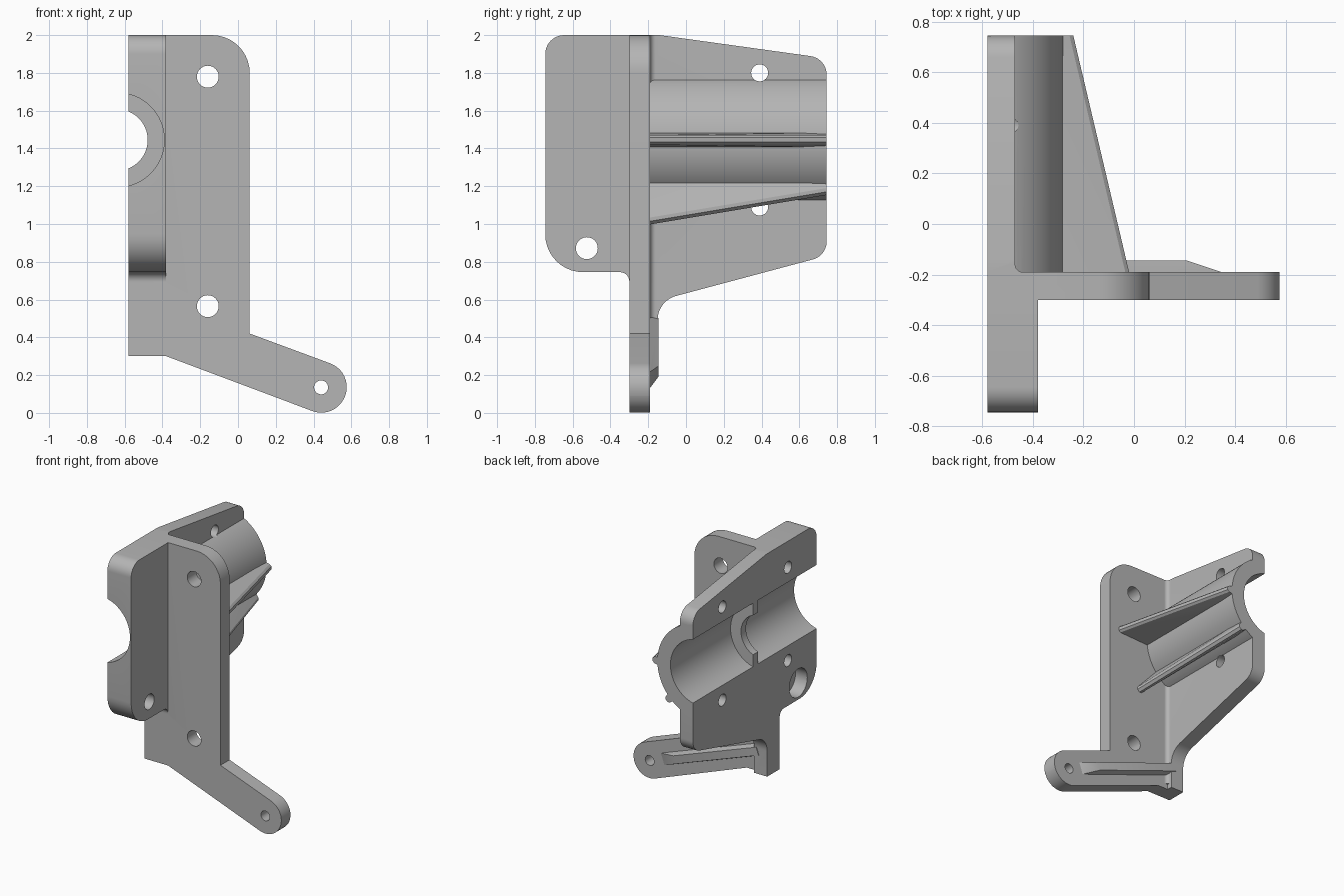
import bpy, bmesh, math
from mathutils import Vector

cube = bpy.data.objects.get("Cube")
if cube:
    bpy.data.objects.remove(cube, do_unlink=True)

grey = bpy.data.materials.new("cast grey")
grey.use_nodes = True
colour = (0.46, 0.46, 0.46, 1)
grey.diffuse_color = colour
grey.node_tree.nodes["Principled BSDF"].inputs["Base Color"].default_value = colour

SPLIT = -0.58              # flat parting face
FLANGE = -0.47             # outer face of the thin flange
BX, BZ = -0.64, 1.445      # bore axis
PF, PB = -0.30, -0.19      # front and back of the upright plate
END = 0.745


def rounded(corners, steps=10):
    """Outline from (u, v, radius) corners, each turned into an arc."""
    out = []
    n = len(corners)
    for i, c in enumerate(corners):
        p = Vector(c[:2])
        r = c[2] if len(c) > 2 else 0
        if not r:
            out.append(p)
            continue
        a = (Vector(corners[i - 1][:2]) - p).normalized()
        b = (Vector(corners[(i + 1) % n][:2]) - p).normalized()
        half = a.angle(b) / 2
        mid = p + (a + b).normalized() * (r / math.sin(half))
        start = p + a * (r / math.tan(half)) - mid
        end = p + b * (r / math.tan(half)) - mid
        sweep = start.angle_signed(end)
        for k in range(steps + 1):
            t = -sweep * k / steps
            out.append(mid + Vector((start.x * math.cos(t) - start.y * math.sin(t),
                                     start.x * math.sin(t) + start.y * math.cos(t))))
    return out


def circle(u, v, r, sides=64, limit=math.pi):
    full = limit == math.pi
    count = sides if full else sides + 1
    return [Vector((u + r * math.cos(t), v + r * math.sin(t)))
            for t in (-limit + 2 * limit * k / sides for k in range(count))]


def finish(name, bm):
    bmesh.ops.recalc_face_normals(bm, faces=bm.faces)
    mesh = bpy.data.meshes.new(name)
    bm.to_mesh(mesh)
    bm.free()
    mesh.materials.append(grey)
    ob = bpy.data.objects.new(name, mesh)
    bpy.context.collection.objects.link(ob)
    return ob


def prism(name, outline, axis, lo, hi):
    """Extrude a 2D outline along x, y or z."""
    place = {"x": lambda p, d: (d, p.x, p.y),
             "y": lambda p, d: (p.x, d, p.y),
             "z": lambda p, d: (p.x, p.y, d)}[axis]
    bm = bmesh.new()
    verts = [bm.verts.new(place(p, lo)) for p in outline]
    bmesh.ops.remove_doubles(bm, verts=verts, dist=0.0005)
    face = bm.faces.new([v for v in verts if v.is_valid])
    ext = bmesh.ops.extrude_face_region(bm, geom=[face])
    shift = Vector(place(Vector((0, 0)), hi - lo))
    bmesh.ops.translate(bm, vec=shift,
                        verts=[g for g in ext["geom"] if isinstance(g, bmesh.types.BMVert)])
    return finish(name, bm)


def hull(name, points):
    bm = bmesh.new()
    for p in points:
        bm.verts.new(p)
    bmesh.ops.convex_hull(bm, input=bm.verts)
    return finish(name, bm)


def combine(body, part, operation):
    mod = body.modifiers.new(part.name, "BOOLEAN")
    mod.operation = operation
    mod.solver = "EXACT"
    mod.object = part
    bpy.context.view_layer.objects.active = body
    bpy.ops.object.modifier_apply(modifier=mod.name)
    bpy.data.objects.remove(part, do_unlink=True)


def bore_rib(name, angle):
    """Tapered rib standing radially on the barrel."""
    out = Vector((math.cos(angle), 0, math.sin(angle)))
    side = Vector((-out.z, 0, out.x))
    axis = Vector((BX, 0, BZ))
    points = []
    for y, tip in ((PB - 0.04, 0.63), (END, 0.40)):
        for r, w in ((0.32, 0.038), (tip - 0.015, 0.025), (tip, 0.012)):
            points += [axis + out * r + side * s * w + Vector((0, y, 0)) for s in (-1, 1)]
    return hull(name, points)


# Upright plate with its slanting arm
bracket = prism("bracket", rounded([
    (SPLIT, 2), (0.062, 2, 0.2), (0.062, 0.42), (0.613, 0.216, 0.134),
    (0.521, -0.038, 0.134), (-0.38, 0.3), (SPLIT, 0.3)]), "y", PF, PB)

# Thick front block, thin rear flange and half barrel
block = prism("front_block", rounded([
    (-END, 2, 0.1), (-END, 0.745, 0.2), (PF, 0.745, 0.05), (PF, 0.69),
    (-0.25, 0.69), (-0.25, 2)]), "x", SPLIT, -0.38)
flange = prism("rear_flange", rounded([
    (-0.25, 0.3), (-0.15, 0.3), (-0.15, 0.593, 0.13), (END, 0.832, 0.1),
    (END, 1.877, 0.1), (-0.14, 2), (-0.25, 2)]), "x", SPLIT, FLANGE)
barrel = prism("barrel", circle(BX, BZ, 0.36, 48, math.acos((SPLIT - BX) / 0.36)),
               "y", -0.25, END)

# Fillet in the corner between flange and plate
fillet = prism("corner_fillet", rounded([
    (FLANGE - 0.02, PB - 0.02), (FLANGE + 0.03, PB - 0.02), (FLANGE + 0.03, PB),
    (FLANGE, PB, 0.0299), (FLANGE, PB + 0.03), (FLANGE - 0.02, PB + 0.03)]), "z", 0.34, 2)

# Low rib along the back of the arm
start, crest, toe = Vector((-0.5, 0, 0.474)), Vector((0.2, 0, 0.221)), Vector((0.33, 0, 0.175))
across = Vector((0.34, 0, 0.94))
arm_rib = hull("arm_rib", [p + across * s * w + Vector((0, y, 0)) for s in (-1, 1)
                           for p, w, y in ((start, 0.055, PB - 0.03), (start, 0.03, -0.145),
                                           (crest, 0.03, -0.145), (toe, 0.045, PB),
                                           (toe, 0.045, PB - 0.03))])

for part in (block, flange, barrel, fillet, arm_rib,
             bore_rib("side_rib", 0), bore_rib("lower_rib", -math.pi / 4)):
    combine(bracket, part, "UNION")

# Stepped bore leaving a thin inner lip
for lo, hi, r in ((-0.9, -0.04, 0.25), (0.02, 0.9, 0.25), (-0.5, 0.5, 0.162)):
    combine(bracket, prism("bore", circle(BX, BZ, r), "y", lo, hi), "DIFFERENCE")

# Holes through the plate and arm
for x, z, r in ((-0.16, 1.78, 0.058), (-0.16, 0.565, 0.058), (0.44, 0.135, 0.037)):
    combine(bracket, prism("plate_hole", circle(x, z, r, 32), "y", -0.4, -0.1), "DIFFERENCE")

# Clamp holes: through the flange, blind in the block, counterbored at the corner
for y, z, r, depth in ((0.39, 1.8, 0.045, 0.2), (0.39, 1.09, 0.045, 0.2),
                       (-0.4, 1.8, 0.045, 0.15), (-0.4, 1.09, 0.045, 0.15),
                       (-0.525, 0.872, 0.058, 0.4), (-0.525, 0.872, 0.108, 0.1)):
    combine(bracket, prism("clamp_hole", circle(y, z, r, 32), "x", SPLIT - 0.1, SPLIT + depth),
            "DIFFERENCE")

bpy.ops.object.select_all(action="DESELECT")
bracket.select_set(True)
bpy.context.view_layer.objects.active = bracket
bpy.ops.object.shade_smooth_by_angle(angle=math.radians(30))
